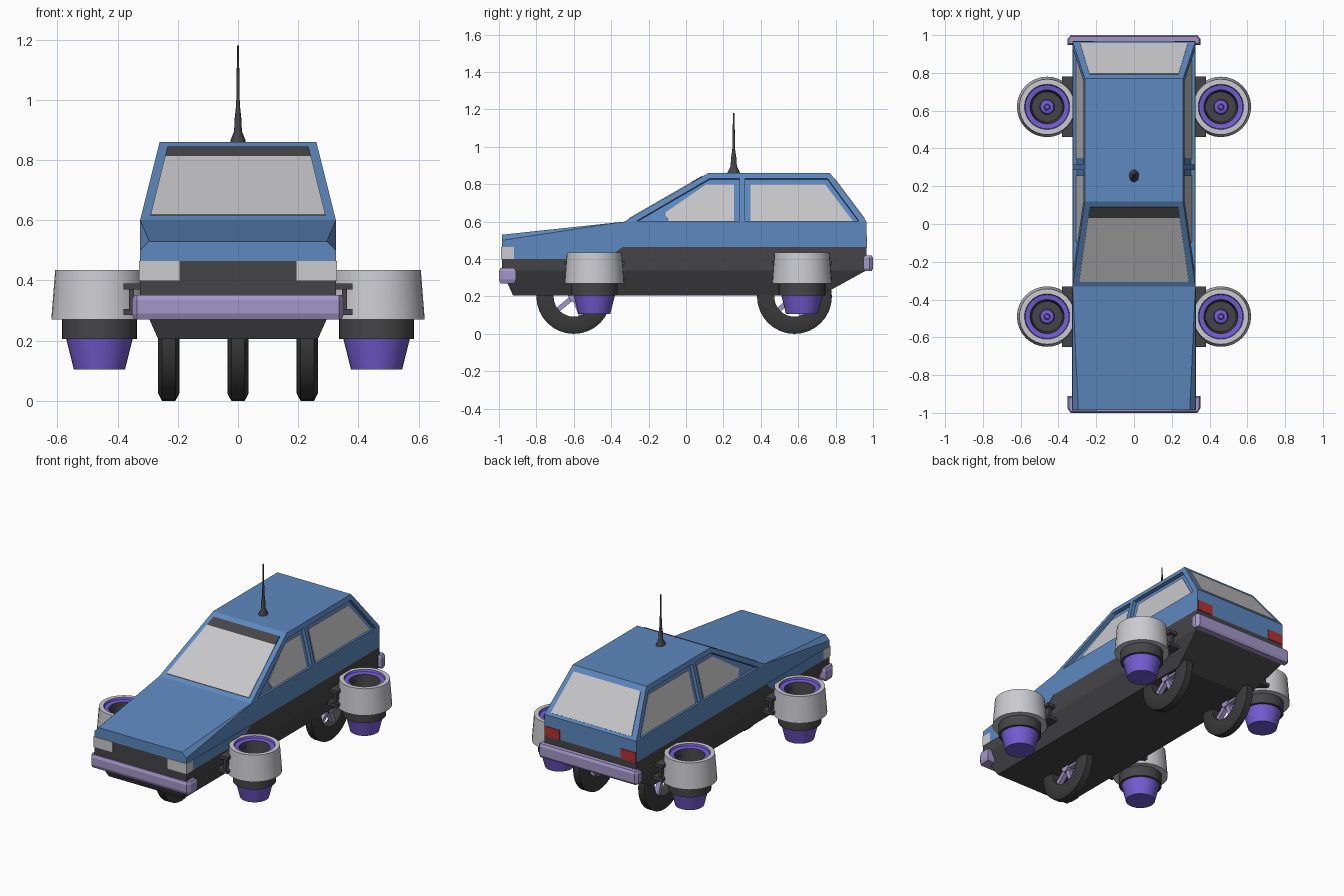
import bpy, bmesh, math
from mathutils import Vector, Matrix

cube = bpy.data.objects.get("Cube")
if cube:
    bpy.data.objects.remove(cube)


def material(name, rgb):
    m = bpy.data.materials.new(name)
    m.use_nodes = True
    m.diffuse_color = (*rgb, 1)
    m.node_tree.nodes["Principled BSDF"].inputs["Base Color"].default_value = (*rgb, 1)
    return m


BLUE = material("blue paint", (.11, .25, .52))
DARK = material("dark trim", (.06, .06, .064))
TYRE = material("tyre black", (.042, .042, .044))
GLASS = material("pale glass", (.58, .58, .6))
SHELL = material("light grey", (.6, .6, .63))
PURPLE = material("purple", (.17, .11, .65))
LAVENDER = material("lavender", (.36, .31, .58))
RED = material("red", (.47, .03, .03))


def finish(name, bm, mats, smooth=False):
    bmesh.ops.recalc_face_normals(bm, faces=bm.faces)
    mesh = bpy.data.meshes.new(name)
    bm.to_mesh(mesh)
    bm.free()
    for m in mats:
        mesh.materials.append(m)
    ob = bpy.data.objects.new(name, mesh)
    bpy.context.collection.objects.link(ob)
    bpy.ops.object.select_all(action="DESELECT")
    ob.select_set(True)
    bpy.context.view_layer.objects.active = ob
    if smooth:
        bpy.ops.object.shade_smooth_by_angle(angle=math.radians(35))
    return ob


def hull(name, points, mat):
    """Flat-faced solid around the points, mirrored across x."""
    bm = bmesh.new()
    for x, y, z in points:
        for s in (-1, 1):
            bm.verts.new((s * x, y, z))
    bmesh.ops.convex_hull(bm, input=bm.verts)
    bmesh.ops.dissolve_limit(bm, angle_limit=.01, verts=bm.verts, edges=bm.edges)
    return finish(name, bm, [mat])


def layers(name, rows, mat):
    """Solid from stacked rectangles: z, half width, front y, back y."""
    return hull(name, [(w, y, z) for z, w, a, b in rows for y in (a, b)], mat)


def box(name, x, y, z, mat):
    bm = bmesh.new()
    bmesh.ops.create_cube(bm, size=1)
    for v in bm.verts:
        v.co = [lo + (hi - lo) * (c + .5) for c, (lo, hi) in zip(v.co, (x, y, z))]
    return finish(name, bm, [mat])


def plate(name, points, outward, mat, start=0, end=.004):
    """Flat panel lying on a surface, from start to end along its normal."""
    pts = [Vector(p) for p in points]
    n = (pts[1] - pts[0]).cross(pts[2] - pts[0]).normalized()
    if n.dot(Vector(outward)) < 0:
        n = -n
    bm = bmesh.new()
    low = [bm.verts.new(p + n * start) for p in pts]
    high = [bm.verts.new(p + n * end) for p in pts]
    bm.faces.new(low)
    bm.faces.new(high)
    for i in range(len(pts)):
        j = (i + 1) % len(pts)
        bm.faces.new((low[i], low[j], high[j], high[i]))
    return finish(name, bm, [mat])


def lathe(name, profile, mats, steps=32, closed=False):
    """Turn (radius, height, material index) points about z."""
    bm = bmesh.new()
    rings = []
    for r, h, _ in profile:
        count = steps if r > 0 else 1
        rings.append([bm.verts.new((r * math.cos(math.tau * i / steps),
                                    r * math.sin(math.tau * i / steps), h))
                      for i in range(count)])
    for k in range(len(rings) if closed else len(rings) - 1):
        a, b = rings[k], rings[(k + 1) % len(rings)]
        for i in range(steps):
            j = (i + 1) % steps
            corners = [a[i % len(a)], a[j % len(a)], b[j % len(b)], b[i % len(b)]]
            face = bm.faces.new(list(dict.fromkeys(corners)))
            face.material_index = profile[k][2]
    return finish(name, bm, mats, smooth=True)


# Body
W, FRONT, COWL, BACK = .325, -.985, -.33, .965
layers("lower_body", [(.205, .265, -.925, .72), (.34, W, FRONT, BACK),
                      (.465, W, FRONT, BACK)], DARK)
hull("bonnet", [(W, FRONT, .465), (W, COWL, .465), (W, FRONT, .50),
                (.295, FRONT, .53), (W, COWL, .60)], BLUE)
cabin = layers("cabin", [(.465, W, COWL, BACK), (.60, W, COWL, BACK),
                         (.86, .26, .12, .77)], BLUE)


def on_side(s, outline):
    return [(s * (W - (z - .6) * .25), y, z) for y, z in outline]


def on_slope(y_low, y_high, outline):
    return [(s * x, y_low + (z - .6) / .26 * (y_high - y_low), z)
            for s, row in ((1, outline), (-1, outline[::-1])) for x, z in row]


# Recessed side windows
door_recess = [(-.265, .603), (.125, .83), (.287, .83), (.287, .603)]
rear_recess = [(.315, .603), (.315, .83), (.757, .83), (.925, .603)]
door_pane = [(-.09, .604), (-.115, .65), (.105, .802), (.257, .802), (.257, .604)]
rear_pane = [(.345, .604), (.345, .802), (.745, .802), (.895, .604)]
DEPTH = -.022
for s, side in ((1, "left"), (-1, "right")):
    for part, recess, pane in (("front", door_recess, door_pane),
                               ("rear", rear_recess, rear_pane)):
        cutter = plate("window_cutter", on_side(s, recess), (s, 0, 0), BLUE, DEPTH, .05)
        mod = cabin.modifiers.new("recess", "BOOLEAN")
        mod.object = cutter
        mod.solver = "EXACT"
        bpy.context.view_layer.objects.active = cabin
        bpy.ops.object.modifier_apply(modifier=mod.name)
        bpy.data.objects.remove(cutter)
        plate(f"{part}_{side}_window", on_side(s, pane), (s, 0, 0), GLASS,
              DEPTH - .001, DEPTH + .004)

# Windscreen, sun strip and rear window
plate("windscreen", on_slope(COWL, .12, [(.29, .615), (.242, .81)]), (0, -1, 1), GLASS)
plate("sun_strip", on_slope(COWL, .12, [(.242, .81), (.234, .842)]), (0, -1, 1), DARK)
plate("rear_window", on_slope(BACK, .77, [(.285, .615), (.236, .83)]), (0, 1, 1), GLASS)

# Lamps and painted front wings
for s, side in ((1, "left"), (-1, "right")):
    box(f"{side}_headlight", sorted((s * .195, s * .328)), (FRONT - .003, -.92),
        (.40, .465), SHELL)
    box(f"{side}_tail_light", sorted((s * .215, s * .322)), (BACK - .01, BACK + .004),
        (.463, .527), RED)
    plate(f"{side}_wing_paint", [(s * W, y, z) for y, z in
          ((-.92, .40), (-.42, .40), (-.34, .465), (-.92, .465))], (s, 0, 0), BLUE, 0, .002)

# Bumpers with clipped corners
hull("front_bumper", [p for z, d in ((.27, .008), (.29, 0), (.335, 0), (.352, .008)) for p in
     ((.352 - d, -.91 - d, z), (.352 - d, -.975, z), (.335, d - 1, z))], LAVENDER)
hull("rear_bumper", [p for z, d in ((.335, .008), (.35, 0), (.405, 0), (.42, .008)) for p in
     ((.352 - d, .948 + d, z), (.352 - d, .98, z), (.335, 1 - d, z))], LAVENDER)

# Lift thrusters and their brackets
thruster = [(0, .105, 0), (.085, .105, 0), (.11, .205, 1), (.125, .205, 1),
            (.125, .27, 2), (.16, .27, 2), (.147, .435, 2), (.12, .435, 0),
            (.116, .422, 0), (.09, .418, 1), (.08, .31, 1), (.04, .31, 0),
            (.035, .335, 0), (.016, .34, 0), (.012, .36, 0), (0, .36, 0)]
for s, side in ((1, "left"), (-1, "right")):
    for y, end in ((-.49, "front"), (.62, "rear")):
        pod = lathe(f"{end}_{side}_thruster", thruster, [PURPLE, DARK, SHELL])
        pod.location = (s * .46, y, 0)
        for z, level in ((.285, "lower"), (.37, "upper")):
            box(f"{end}_{side}_{level}_bracket", sorted((s * .31, s * .38)),
                (y - .16, y + .16), (z, z + .02), DARK)
        box(f"{end}_{side}_bracket_plate", sorted((s * .345, s * .362)),
            (y - .15, y + .15), (.29, .385), DARK)

# Three spoked wheels
tyre = [(.108, -.03, 0), (.175, -.035, 0), (.2, -.022, 0),
        (.2, .022, 0), (.175, .035, 0), (.108, .03, 0)]
for name, x, y in (("front", 0, -.6), ("rear_left", .23, .58), ("rear_right", -.23, .58)):
    place = Matrix.Translation((x, y, .2))
    rim = lathe(f"{name}_tyre", tyre, [TYRE], closed=True)
    rim.matrix_world = place @ Matrix.Rotation(math.pi / 2, 4, "Y")
    for i in range(5):
        spoke = box(f"{name}_spoke", (-.015, .015), (0, .115), (-.013, .013), LAVENDER)
        spoke.matrix_world = place @ Matrix.Rotation(math.radians(220 + 72 * i), 4, "X")
    hub = lathe(f"{name}_hub", [(0, -.025, 0), (.028, -.025, 0), (.028, .025, 0),
                                (0, .025, 0)], [LAVENDER], 16)
    hub.matrix_world = place @ Matrix.Rotation(math.pi / 2, 4, "Y")

# Roof aerial
aerial = lathe("aerial", [(0, .855, 0), (.026, .855, 0), (.024, .868, 0), (.013, .895, 0),
                          (.011, .94, 0), (.006, .985, 0), (.003, 1.18, 0), (0, 1.18, 0)],
               [DARK], 16)
aerial.scale.y = 1.3
aerial.location.y = .255
